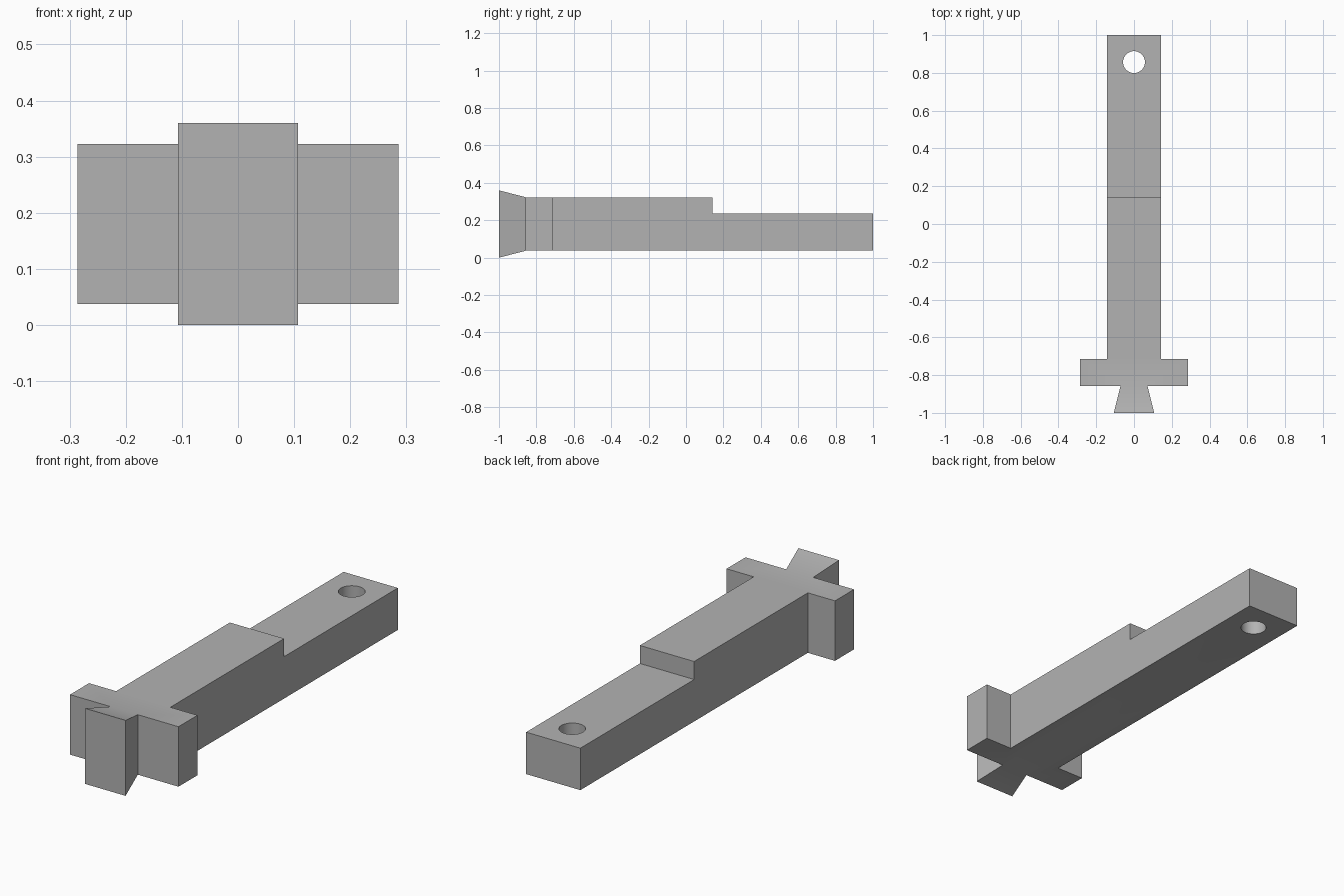
import bpy, bmesh, math

default = bpy.data.objects.get("Cube")
if default:
    bpy.data.objects.remove(default, do_unlink=True)

grey = bpy.data.materials.new("plain grey")
grey.use_nodes = True
colour = (0.45, 0.45, 0.45, 1)
grey.diffuse_color = colour
grey.node_tree.nodes["Principled BSDF"].inputs["Base Color"].default_value = colour

BOTTOM, TOP, STEP = 0.037, 0.323, 0.237
FRONT, HEAD_FRONT, HEAD_BACK, BACK = -1.0, -0.857, -0.714, 1.0

# Plan outline: crosshead and shank in one face, flared tail in another
right_half = [(0.0715, HEAD_FRONT), (0.286, HEAD_FRONT), (0.286, HEAD_BACK),
              (0.143, HEAD_BACK), (0.143, BACK)]
outline = right_half + [(-x, y) for x, y in reversed(right_half)]

bm = bmesh.new()
body = [bm.verts.new((x, y, BOTTOM)) for x, y in outline]
tail = [bm.verts.new((x, FRONT, BOTTOM)) for x in (-0.107, 0.107)]
plan = [bm.faces.new(body), bm.faces.new([body[-1], tail[0], tail[1], body[0]])]
raised = bmesh.ops.extrude_face_region(bm, geom=plan, use_keep_orig=True)["geom"]
bmesh.ops.translate(bm, verts=[v for v in raised if isinstance(v, bmesh.types.BMVert)],
                    vec=(0, 0, TOP - BOTTOM))

# Flare the tail end above and below the shank
for v in bm.verts:
    if v.co.y < FRONT + 0.01:
        v.co.z = 0.36 if v.co.z > 0.2 else 0.0
bmesh.ops.recalc_face_normals(bm, faces=bm.faces)

mesh = bpy.data.meshes.new("locking_bar")
bm.to_mesh(mesh)
bm.free()
bar = bpy.data.objects.new("locking_bar", mesh)
bpy.context.collection.objects.link(bar)
mesh.materials.append(grey)


def cut(cutter, name):
    """Subtract a helper solid from the bar and remove it."""
    cutter.name = name
    cutter.hide_render = True
    cutter.data.materials.append(grey)
    mod = bar.modifiers.new(name, 'BOOLEAN')
    mod.operation, mod.solver, mod.object = 'DIFFERENCE', 'EXACT', cutter
    bpy.ops.object.select_all(action='DESELECT')
    bar.select_set(True)
    bpy.context.view_layer.objects.active = bar
    bpy.ops.object.modifier_apply(modifier=name)
    bpy.data.objects.remove(cutter, do_unlink=True)


# Lowered rear step
bpy.ops.mesh.primitive_cube_add(size=1, location=(0, 0.143 + 0.5, STEP + 0.25))
bpy.context.object.scale = (1, 1, 0.5)
cut(bpy.context.object, "step_cutter")

# Round pin hole near the back
bpy.ops.mesh.primitive_cylinder_add(vertices=48, radius=0.058, depth=1, location=(0, 0.857, 0.15))
cut(bpy.context.object, "pin_hole_cutter")

bpy.ops.object.shade_smooth_by_angle(angle=math.radians(30))
